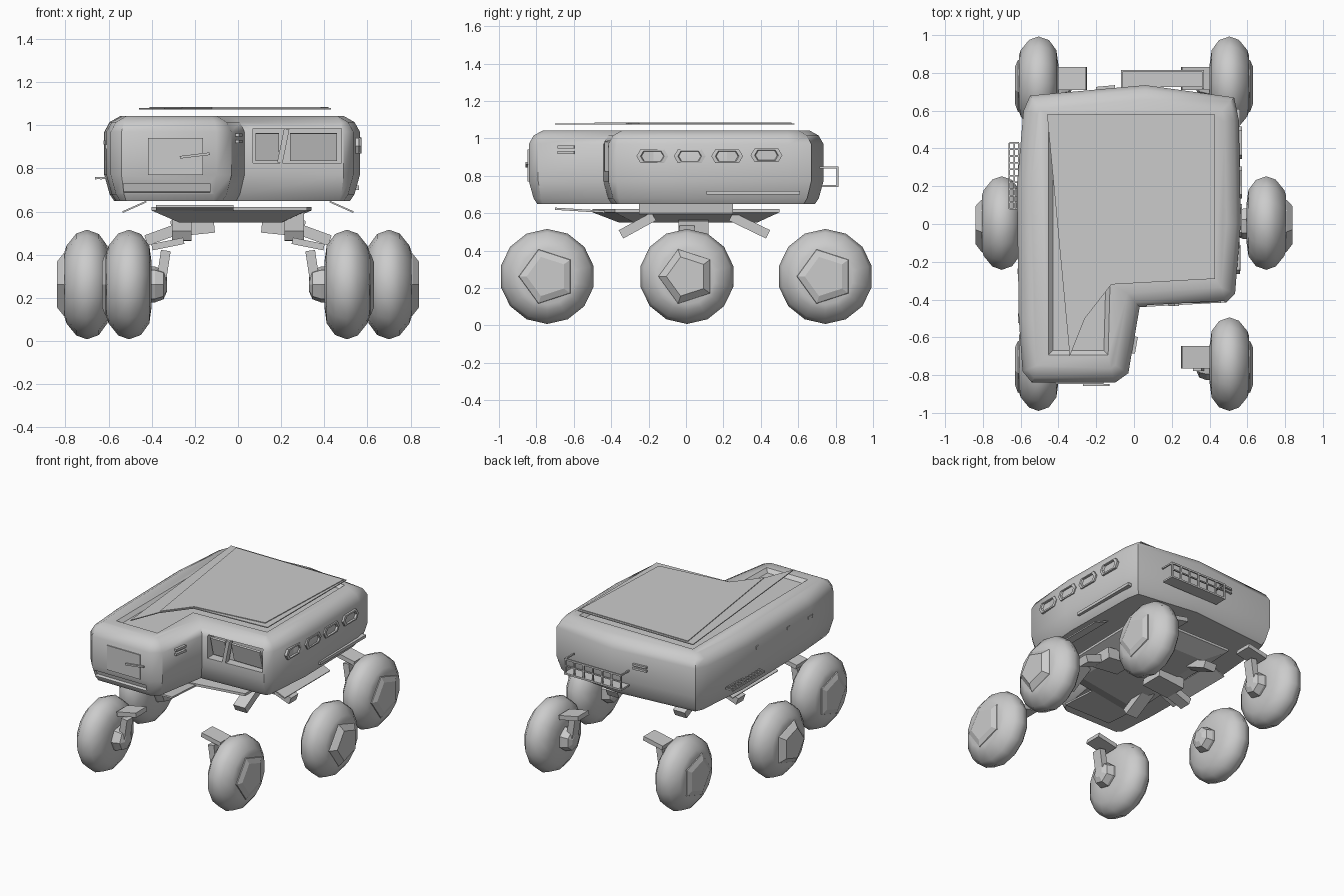
import bpy, bmesh, math
from mathutils import Vector, Matrix, Euler

if "Cube" in bpy.data.objects:
    bpy.data.objects.remove(bpy.data.objects["Cube"])


def make(name, bm, smooth=None):
    bmesh.ops.recalc_face_normals(bm, faces=bm.faces[:])
    me = bpy.data.meshes.new(name)
    bm.to_mesh(me)
    bm.free()
    ob = bpy.data.objects.new(name, me)
    bpy.context.collection.objects.link(ob)
    if smooth:
        bpy.ops.object.select_all(action='DESELECT')
        ob.select_set(True)
        bpy.context.view_layer.objects.active = ob
        bpy.ops.object.shade_smooth_by_angle(angle=math.radians(smooth))
    return ob


def inset(pts, d):
    # mitred inset of a counter-clockwise outline
    out = []
    for i, p in enumerate(pts):
        p = Vector(p)
        a = (p - Vector(pts[i - 1])).normalized()
        b = (Vector(pts[(i + 1) % len(pts)]) - p).normalized()
        na, nb = Vector((-a.y, a.x)), Vector((-b.y, b.x))
        out.append(p + (na + nb) * d / (1 + na.dot(nb)))
    return out


def skin(bm, rings):
    loops = [[bm.verts.new(p) for p in r] for r in rings]
    n = len(loops[0])
    for lo, hi in zip(loops, loops[1:]):
        for i in range(n):
            bm.faces.new((lo[i], lo[(i + 1) % n], hi[(i + 1) % n], hi[i]))
    bm.faces.new(loops[0][::-1])
    bm.faces.new(loops[-1])


def loft(name, outline, levels, smooth=None):
    bm = bmesh.new()
    skin(bm, [[(p.x, p.y, z) for p in inset(outline, d)] for z, d in levels])
    return make(name, bm, smooth)


def add_box(bm, loc, size, rot=(0, 0, 0)):
    m = Matrix.Translation(loc) @ Euler(rot).to_matrix().to_4x4() @ Matrix.Diagonal((*size, 1))
    bmesh.ops.create_cube(bm, size=1, matrix=m)


def boxes(name, *items):
    bm = bmesh.new()
    for it in items:
        add_box(bm, *it)
    return make(name, bm)


def lathe(name, loc, profile, sides, side, smooth=None):
    # profile of (x, radius) turned about the x axis; side = +1/-1 mirrors outward
    bm = bmesh.new()
    skin(bm, [[(loc[0] + side * x, loc[1] + r * math.cos(t), loc[2] + r * math.sin(t))
               for t in (2 * math.pi * (i + .5) / sides for i in range(sides))]
              for x, r in profile])
    return make(name, bm, smooth)


# L-shaped cabin hull with rounded upper and lower edges
hull = [(-.54, -.84), (-.10, -.84), (-.03, -.79), (.03, -.44), (.49, -.415), (.535, -.37),
        (.565, 0), (.555, .55), (.53, .67), (.06, .735), (-.55, .68), (-.585, .6),
        (-.62, .2), (-.61, -.5), (-.59, -.78)]
body = loft("cabin_hull", hull, [(.65, .045), (.68, .025), (.77, 0), (.97, 0), (1.015, .025), (1.043, .075)], 40)

# recesses: cockpit window bay, nose chin and shallow roof well
roof_well = [(-.46, -.70), (-.13, -.70), (-.12, -.32), (.43, -.29), (.43, .58), (-.46, .58)]
for cut in (boxes("cockpit_cutter", ((.275, -.43, .905), (.41, .12, .16))),
            boxes("chin_cutter", ((-.33, -.86, .70), (.40, .12, .045), (.25, 0, 0))),
            loft("roof_cutter", roof_well, [(1.02, .03), (1.06, -.01)])):
    mod = body.modifiers.new("cut", 'BOOLEAN')
    mod.operation = 'DIFFERENCE'
    mod.object = cut
    bpy.context.view_layer.objects.active = body
    bpy.ops.object.modifier_apply(modifier=mod.name)
    bpy.data.objects.remove(cut)

# cockpit panes and pillar
boxes("cockpit_pillar", ((.21, -.415, .905), (.025, .04, .16), (0, .2, 0)))
boxes("cockpit_panes", ((.135, -.395, .90), (.11, .015, .13), (.25, 0, 0)),
      ((.35, -.395, .90), (.22, .015, .13), (.25, 0, 0)))

# nose hatch and little nose handle
boxes("nose_hatch", ((-.29, -.841, .855), (.255, .012, .17)))
boxes("hatch_handle", ((-.20, -.852, .86), (.14, .012, .012), (0, -.12, 0)))

# four framed windows on the right side
for i, (y, z) in enumerate([(-.18, .905), (.02, .905), (.22, .905), (.43, .91)]):
    bm = bmesh.new()
    w, h = .085, .036
    ring = [(-w, 0), (-w * .75, -h), (w * .75, -h), (w, 0), (w * .75, h), (-w * .75, h)]
    xs = .549 if i == 0 else .559
    skin(bm, [[(xs + dx, y + a * s, z + b * s) for a, b in ring]
              for dx, s in ((-.03, 1), (.012, 1), (.014, .75), (.002, .68))])
    make(f"side_window_{i + 1}", bm)

# vents, side trim and small hull details
boxes("nose_side_vent", ((-.002, -.64, .955), (.03, .09, .016), (0, 0, -.17)),
      ((-.002, -.64, .925), (.03, .09, .016), (0, 0, -.17)))
boxes("right_lower_trim", ((.546, .36, .71), (.03, .50, .02)))
boxes("rear_vent", ((-.15, .718, .90), (.10, .025, .014), (0, 0, .09)),
      ((-.15, .718, .875), (.10, .025, .014), (0, 0, .09)))
boxes("left_hull_markers", ((-.617, .1, .92), (.012, .03, .02)), ((-.612, -.25, .92), (.012, .03, .02)),
      ((-.608, -.5, .90), (.012, .05, .02)))

# solar roof: thin floating plate with raised inner panel
loft("roof_plate", [(-.34, -.70), (-.26, -.50), (-.12, -.32), (.43, -.29), (.43, .58), (-.46, .58)],
     [(1.074, 0), (1.080, 0)])
loft("solar_panel", [(-.26, -.49), (-.12, -.31), (.385, -.25), (.42, .565), (-.41, .565)],
     [(1.079, 0), (1.085, 0)])

# rear railing platform
rail = [((.15, .77, .745), (.44, .09, .012)), ((.15, .81, .845), (.44, .01, .012)),
        ((.15, .81, .80), (.44, .01, .008))]
for i in range(7):
    rail.append(((-.065 + i * .43 / 6, .81, .795), (.01, .01, .10)))
for x in (-.065, .365):
    rail.append(((x, .765, .845), (.01, .10, .01)))
boxes("rear_railing", *rail)

# left boarding step grating
step = [((x, .255, .755), (.008, .35, .012)) for x in (-.66, -.635, -.61)]
step += [((-.635, .08 + i * .035, .755), (.05, .008, .01)) for i in range(11)]
boxes("left_step", *step)

# belly chassis: tapered pan, front skid and angled skirts
loft("belly_pan", [(-.40, -.50), (.32, -.38), (.34, .50), (-.36, .50)],
     [(.55, .12), (.605, 0), (.622, 0)])
boxes("front_skid", ((-.2, -.55, .615), (.36, .30, .012), (-.06, 0, 0)))
for s, n in ((1, "right"), (-1, "left")):
    boxes(f"{n}_skirt", ((s * .48, 0, .622), (.12, .50, .008), (0, s * .42, 0)))
    # rocker pivot and angled suspension links
    boxes(f"{n}_rocker_pivot", ((s * .21, .04, .53), (.20, .16, .075), (0, s * .1, 0)))
    boxes(f"{n}_rocker_links", ((s * .26, -.26, .535), (.09, .20, .05), (.5, 0, 0)),
          ((s * .26, .34, .535), (.09, .22, .05), (-.45, 0, 0)))

# six wheels with tyre, hub, inner motor and steering bracket
tyre = [(-.005, .10), (.006, .18), (.045, .234), (.10, .254), (.15, .236), (.195, .18), (.205, .15)]
motor = [(-.075, .035), (-.06, .07), (-.02, .085), (.01, .085)]
for s, n in ((1, "right"), (-1, "left")):
    for y, x, pos in ((-.742, .405, "front"), (0.005, .60, "middle"), (.745, .405, "rear")):
        c = (s * x, y, .262)
        cap = .24 if pos == "middle" else .225
        lathe(f"{pos}_{n}_wheel", c, tyre, 14, s, 40)
        lathe(f"{pos}_{n}_hub", c, [(.19, .16), (.21, .15), (cap, .11)], 5, s)
        lathe(f"{pos}_{n}_motor", c, motor, 7, s)
        if pos == "middle":
            boxes(f"{pos}_{n}_bracket", ((s * .36, y, .49), (.14, .08, .05), (0, s * .35, 0)))
        else:
            by = -.705 if y < 0 else .77
            boxes(f"{pos}_{n}_bracket", ((s * .345, y, .35), (.045, .07, .14), (0, s * -.15, 0)),
                  ((s * .325, by, .45), (.15, .12, .03), (0, s * .2, 0)))
